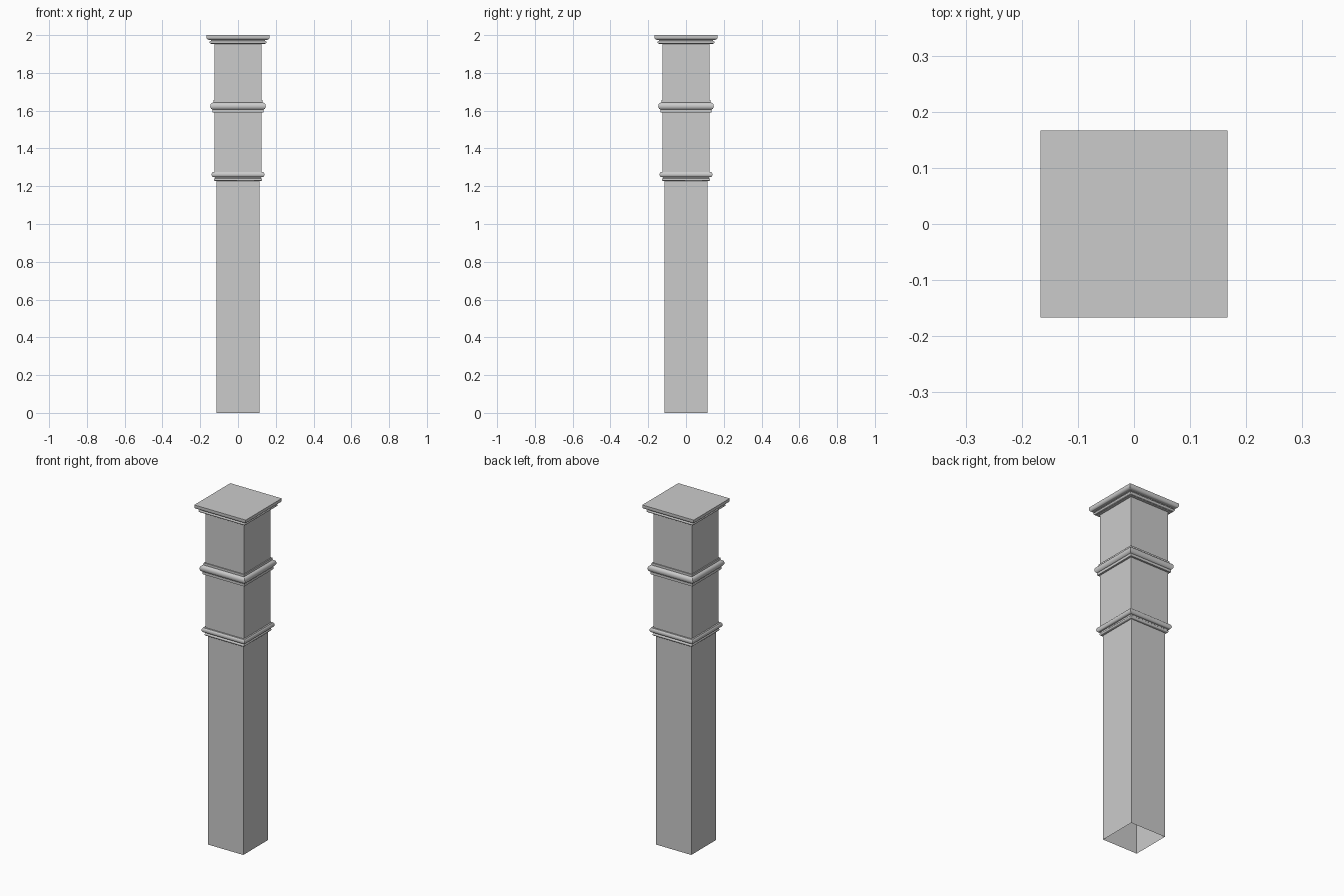
import bpy
import bmesh
from math import sin, cos, pi, radians

cube = bpy.data.objects.get("Cube")
if cube:
    bpy.data.objects.remove(cube, do_unlink=True)

# Single painted-wood colour
paint = bpy.data.materials.new("light_grey_paint")
paint.use_nodes = True
paint.diffuse_color = (0.6, 0.6, 0.6, 1)
paint.node_tree.nodes["Principled BSDF"].inputs["Base Color"].default_value = paint.diffuse_color


def arc(r, z, dr, dz, start, end, steps=8):
    """Elliptical piece of a profile, as (half width, height) points."""
    angles = [radians(start + (end - start) * i / steps) for i in range(steps + 1)]
    return [(r + dr * cos(a), z + dz * sin(a)) for a in angles]


def square_loft(name, profile, cap_top=False):
    """Sweep a bottom-to-top profile around a square, with mitred corners."""
    bm = bmesh.new()
    corners = [(-1, -1), (1, -1), (1, 1), (-1, 1)]
    rings = [[bm.verts.new((x * r, y * r, z)) for x, y in corners] for r, z in profile]
    for low, high in zip(rings, rings[1:]):
        for i in range(4):
            j = (i + 1) % 4
            bm.faces.new((low[i], low[j], high[j], high[i]))
    if cap_top:
        bm.faces.new(rings[-1])
    mesh = bpy.data.meshes.new(name)
    bm.to_mesh(mesh)
    bm.free()
    mesh.materials.append(paint)
    obj = bpy.data.objects.new(name, mesh)
    bpy.context.collection.objects.link(obj)
    bpy.ops.object.select_all(action='DESELECT')
    obj.select_set(True)
    bpy.context.view_layer.objects.active = obj
    bpy.ops.object.shade_smooth_by_angle(angle=radians(35))
    return obj


SHAFT, BOX = 0.114, 0.125

# Hollow shaft, open at the foot, and the wider boxed upper section
square_loft("shaft", [(SHAFT, 0), (SHAFT, 1.24)])
square_loft("upper_box", [(BOX, 1.245), (BOX, 1.97)])

# Lower moulding: bead, recess and rounded fascia
square_loft("lower_moulding",
            [(SHAFT, 1.227), (0.12, 1.227)]
            + arc(0.12, 1.235, 0.008, 0.008, -90, 90, 6)
            + [(0.122, 1.243), (0.122, 1.248)]
            + arc(0.129, 1.262, 0.011, 0.014, -90, 60)
            + [(0.134, 1.276), (BOX, 1.276)])

# Middle moulding: fillet, large half round and thin upper fillet
square_loft("middle_moulding",
            [(BOX, 1.59), (0.136, 1.59), (0.136, 1.605)]
            + arc(0.131, 1.624, 0.016, 0.019, -90, 90, 12)
            + [(0.131, 1.656), (BOX, 1.656)])

# Top cap: bead, recess, rounded fascia and flat top
square_loft("top_cap",
            [(BOX, 1.953), (0.142, 1.953)]
            + arc(0.142, 1.962, 0.009, 0.008, -90, 90, 6)
            + [(0.143, 1.97), (0.143, 1.975)]
            + arc(0.153, 1.989, 0.014, 0.014, -90, 0)
            + [(0.167, 2.0)], cap_top=True)
